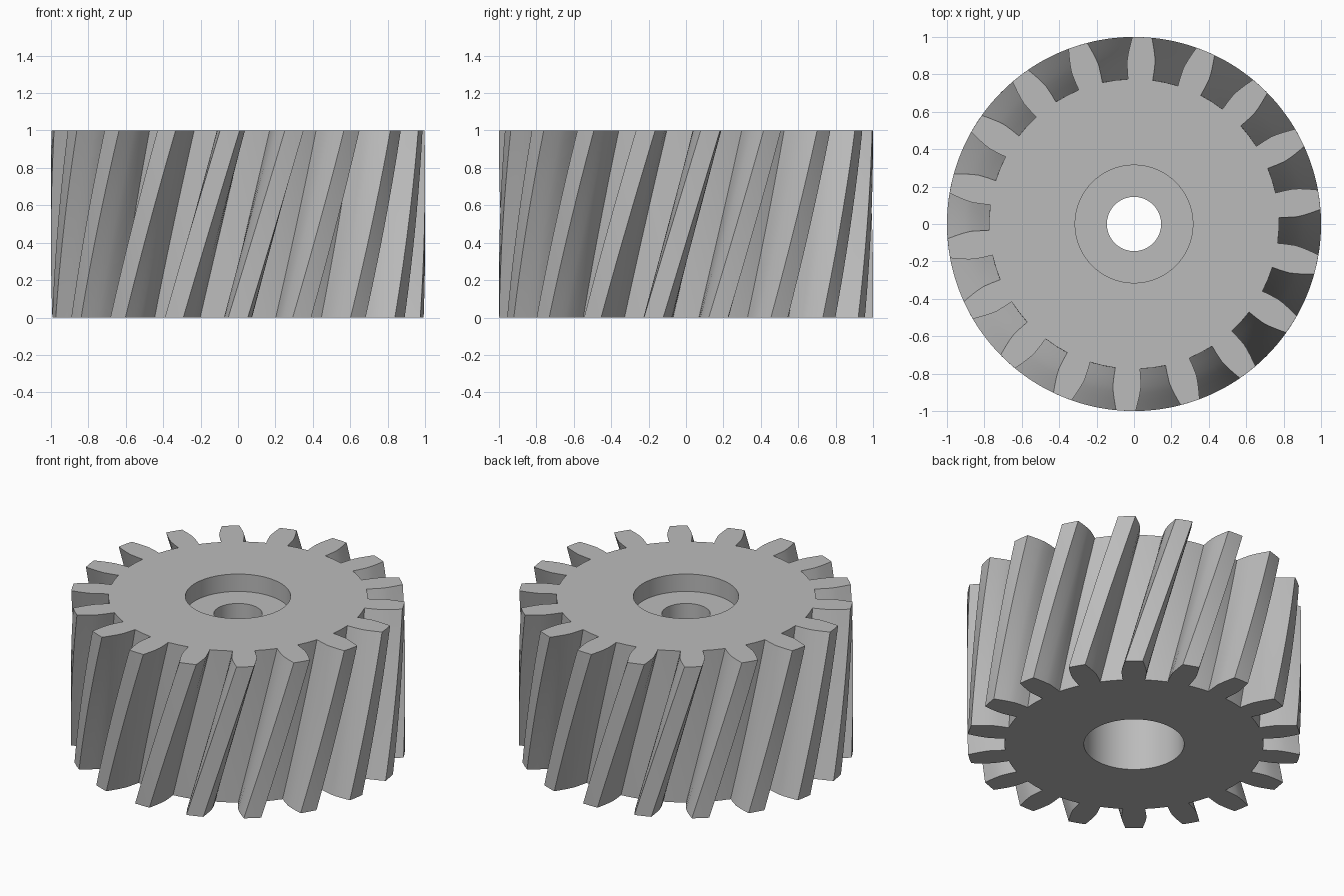
import bpy, bmesh
from math import sin, cos, radians, pi

cube = bpy.data.objects.get("Cube")
if cube:
    bpy.data.objects.remove(cube)

TEETH = 18
LAYERS = 16
HEIGHT = 1.0
PHASE_BOTTOM = -10.0   # degrees, tooth centre at the bottom face
TWIST = 17.5           # degrees gained from bottom to top
ROOT = 0.775
# Half tooth: radius and half angle in degrees, root to tip
FLANK = [(ROOT, 4.9), (0.82, 5.0), (0.87, 4.95), (0.905, 4.55),
         (0.94, 4.0), (0.97, 3.5), (1.0, 3.0)]
# Stepped bore: radius and height, bottom to top
BORE = [(0.3, 0.0), (0.3, 0.4), (0.145, 0.4), (0.145, 0.885),
        (0.315, 0.885), (0.315, HEIGHT)]
BORE_SIDES = 64


def gear_outline():
    """Polar points (radius, degrees) once around the gear."""
    points = []
    pitch = 360 / TEETH
    for i in range(TEETH):
        a = i * pitch
        points += [(r, a - h) for r, h in FLANK]
        points.append((1.0, a))
        points += [(r, a + h) for r, h in reversed(FLANK)]
        points.append((ROOT, a + pitch / 2))
    return points


def add_ring(bm, polar, z, turn=0.0):
    return [bm.verts.new((r * cos(radians(a + turn)), r * sin(radians(a + turn)), z))
            for r, a in polar]


def join_rings(bm, low, high):
    n = len(low)
    for i in range(n):
        j = (i + 1) % n
        bm.faces.new((low[i], low[j], high[j], high[i]))


def ring_edges(bm, ring):
    return [bm.edges.get((ring[i - 1], ring[i])) for i in range(len(ring))]


bm = bmesh.new()

# Twisted toothed wall
outline = gear_outline()
wall = [add_ring(bm, outline, HEIGHT * k / LAYERS, PHASE_BOTTOM + TWIST * k / LAYERS)
        for k in range(LAYERS + 1)]
for low, high in zip(wall, wall[1:]):
    join_rings(bm, low, high)

# Stepped bore through the middle
bore = [add_ring(bm, [(r, 360 * i / BORE_SIDES) for i in range(BORE_SIDES)], z)
        for r, z in BORE]
for low, high in zip(bore, bore[1:]):
    join_rings(bm, low, high)

# Flat end faces between the teeth and the bore
for outer, inner in ((wall[0], bore[0]), (wall[-1], bore[-1])):
    bmesh.ops.triangle_fill(bm, use_beauty=True, use_dissolve=False,
                            edges=ring_edges(bm, outer) + ring_edges(bm, inner))
bmesh.ops.recalc_face_normals(bm, faces=bm.faces)

mesh = bpy.data.meshes.new("helical_gear")
bm.to_mesh(mesh)
bm.free()
gear = bpy.data.objects.new("helical_gear", mesh)
bpy.context.collection.objects.link(gear)

# Plain grey metal
grey = bpy.data.materials.new("plain_grey")
grey.use_nodes = True
colour = (0.5, 0.5, 0.5, 1.0)
grey.diffuse_color = colour
grey.node_tree.nodes["Principled BSDF"].inputs["Base Color"].default_value = colour
mesh.materials.append(grey)

# Smooth flanks with sharp tooth corners
bpy.ops.object.select_all(action="DESELECT")
gear.select_set(True)
bpy.context.view_layer.objects.active = gear
bpy.ops.object.shade_smooth_by_angle(angle=radians(30))
